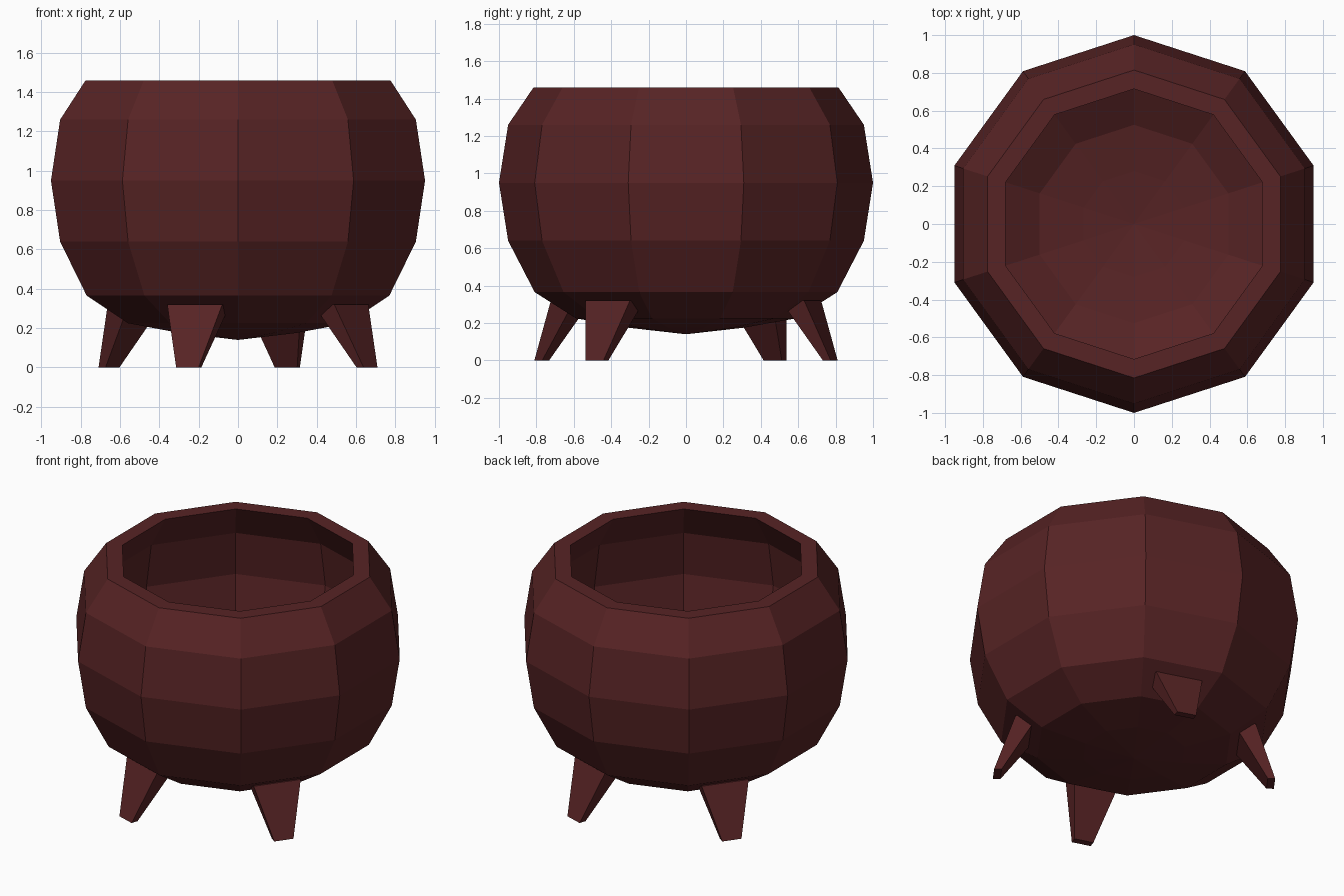
import bpy
import math

if "Cube" in bpy.data.objects:
    bpy.data.objects.remove(bpy.data.objects["Cube"])

mat = bpy.data.materials.new("dark_red")
mat.diffuse_color = (0.095, 0.017, 0.018, 1.0)
mat.use_nodes = True
mat.node_tree.nodes["Principled BSDF"].inputs["Base Color"].default_value = mat.diffuse_color


def make_object(name, verts, faces):
    mesh = bpy.data.meshes.new(name)
    mesh.from_pydata(verts, [], faces)
    mesh.materials.append(mat)
    obj = bpy.data.objects.new(name, mesh)
    bpy.context.collection.objects.link(obj)
    return obj


def lathe(name, profile, sides, start):
    """Revolve (radius, z) points; the first and last lie on the axis."""
    verts = [(0, 0, profile[0][1])]
    for r, z in profile[1:-1]:
        for i in range(sides):
            a = start + math.tau * i / sides
            verts.append((r * math.cos(a), r * math.sin(a), z))
    verts.append((0, 0, profile[-1][1]))
    rings, last = len(profile) - 2, len(verts) - 1
    faces = []
    for i in range(sides):
        j = (i + 1) % sides
        faces.append((0, 1 + j, 1 + i))
        for k in range(rings - 1):
            a, b = 1 + k * sides, 1 + (k + 1) * sides
            faces.append((a + i, a + j, b + j, b + i))
        top = 1 + (rings - 1) * sides
        faces.append((top + i, top + j, last))
    return make_object(name, verts, faces)


def leg(name, degrees):
    """Tapered wedge leaning outwards, its top buried in the pot wall."""
    a = math.radians(degrees)
    c, s = math.cos(a), math.sin(a)
    verts = []
    for inner, outer, half, z in ((0.789, 0.833, 0.06, 0.0), (0.58, 0.712, 0.147, 0.32)):
        for u, t in ((inner, -half), (outer, -half), (outer, half), (inner, half)):
            verts.append((u * c - t * s, u * s + t * c, z))
    faces = [(3, 2, 1, 0), (4, 5, 6, 7)]
    faces += [(i, (i + 1) % 4, (i + 1) % 4 + 4, i + 4) for i in range(4)]
    return make_object(name, verts, faces)


# Hollow ten-sided pot: outside from the bottom up, over the rim, down inside
outside = [(0, 0.14), (0.309, 0.175), (0.588, 0.225), (0.809, 0.365), (0.951, 0.64),
           (1.0, 0.95), (0.951, 1.26), (0.815, 1.46)]
inside = [(0.715, 1.46), (0.852, 1.24), (0.9, 0.95), (0.855, 0.67), (0.725, 0.425),
          (0.525, 0.315), (0.28, 0.273), (0, 0.24)]
lathe("pot", outside + inside, 10, math.pi / 2)

# Four legs under the middle of four pot faces
for name, angle in (("front_leg", -108), ("right_leg", -36), ("back_leg", 72), ("left_leg", 144)):
    leg(name, angle)
